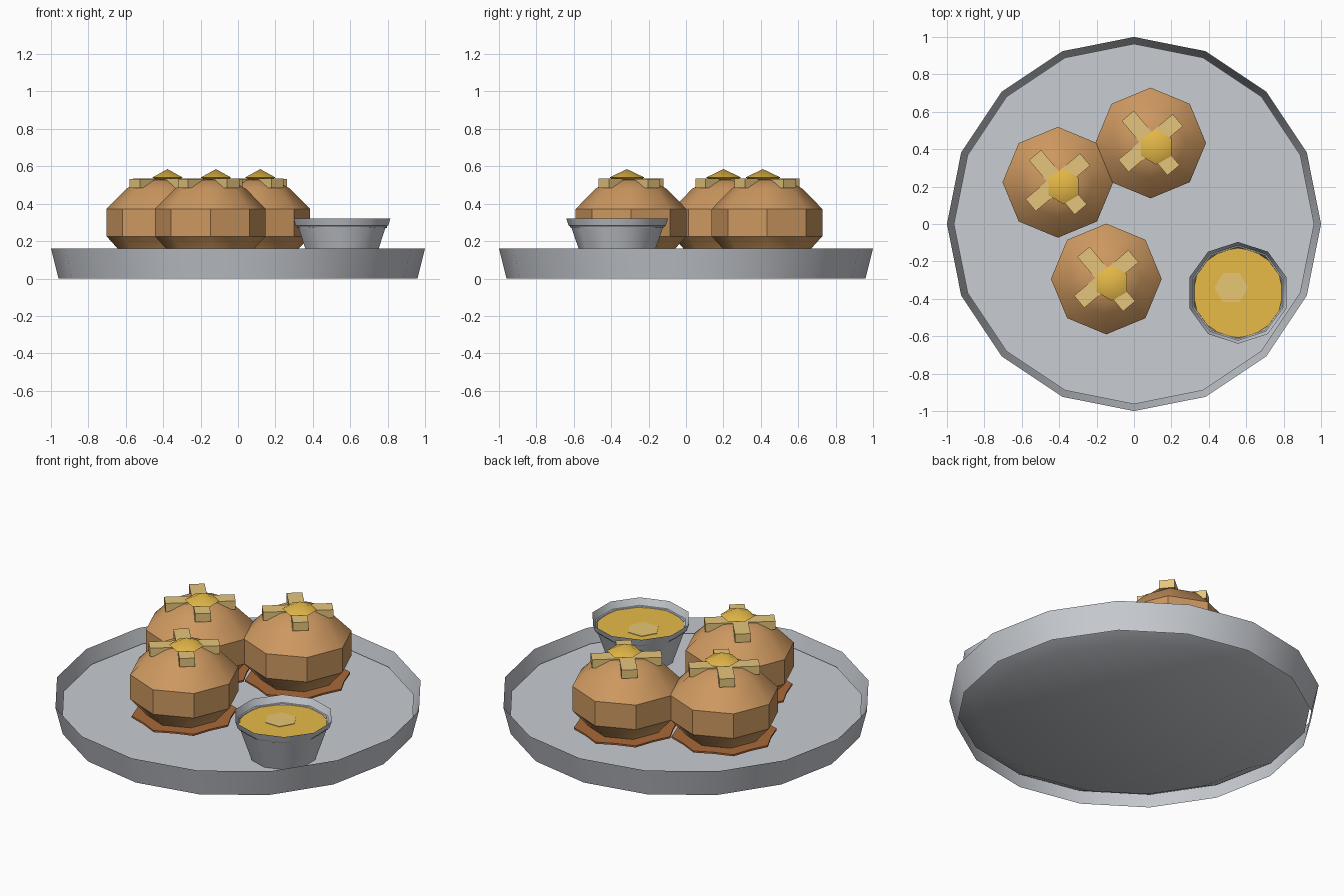
import bpy, bmesh, math
from mathutils import Matrix, Vector

if "Cube" in bpy.data.objects:
    bpy.data.objects.remove(bpy.data.objects["Cube"])


def lin(c):
    c /= 255
    return c / 12.92 if c <= 0.04045 else ((c + 0.055) / 1.055) ** 2.4


def material(name, r, g, b):
    m = bpy.data.materials.new(name)
    m.diffuse_color = (lin(r), lin(g), lin(b), 1)
    m.use_nodes = True
    m.node_tree.nodes["Principled BSDF"].inputs["Base Color"].default_value = m.diffuse_color
    return m


STEEL = material("steel_grey", 200, 204, 210)
CRUST = material("bun_brown", 205, 152, 96)
PASTE = material("pale_dough", 230, 197, 124)
GOLD = material("butter_gold", 228, 184, 72)
SAUCE = material("sauce_yellow", 231, 187, 73)
SHINE = material("sauce_highlight", 244, 210, 122)
PAPER = material("liner_brown", 170, 104, 58)


def finish(name, bm, mat, loc=(0, 0, 0), smooth=None):
    me = bpy.data.meshes.new(name)
    bm.to_mesh(me)
    bm.free()
    me.materials.append(mat)
    ob = bpy.data.objects.new(name, me)
    ob.location = loc
    bpy.context.collection.objects.link(ob)
    if smooth:
        bpy.ops.object.select_all(action='DESELECT')
        ob.select_set(True)
        bpy.context.view_layer.objects.active = ob
        bpy.ops.object.shade_smooth_by_angle(angle=math.radians(smooth))
    return ob


def lathe(name, profile, n, mat, loc=(0, 0, 0), start=0, smooth=None,
          cap_bottom=False, cap_top=False, frill=0):
    """Sweep (radius, z) points around z with n sides."""
    bm = bmesh.new()
    rings = []
    for r, z in profile:
        ring = []
        for i in range(n):
            a = math.radians(start) + math.tau * i / n
            k = r * (1 - frill * (i % 2))
            ring.append(bm.verts.new((k * math.cos(a), k * math.sin(a), z)))
        rings.append(ring)
    for a, b in zip(rings, rings[1:]):
        for i in range(n):
            j = (i + 1) % n
            bm.faces.new((a[i], a[j], b[j], b[i]))
    if cap_bottom:
        bm.faces.new(rings[0][::-1])
    if cap_top:
        bm.faces.new(rings[-1])
    return finish(name, bm, mat, loc, smooth)


def ball(name, r, rz, segs, rings, mat, loc, smooth=None):
    bm = bmesh.new()
    bmesh.ops.create_uvsphere(bm, u_segments=segs, v_segments=rings, radius=1)
    bm.transform(Matrix.Diagonal((r, r, rz, 1)))
    return finish(name, bm, mat, loc, smooth)


def bar(name, size, turn, mat, loc):
    bm = bmesh.new()
    bmesh.ops.create_cube(bm, size=1)
    bm.transform(Matrix.Rotation(math.radians(turn), 4, 'Z')
                 @ Matrix.Diagonal((*size, 1)))
    return finish(name, bm, mat, loc)


# Tray: flared open wall around a floor with a tapered underside
lathe("tray_wall", [(0.96, 0), (1.0, 0.16)], 16, STEEL, smooth=30)
lathe("tray_floor", [(0.82, 0.002), (0.963, 0.08)], 16, STEEL, smooth=35,
      cap_bottom=True, cap_top=True)

# Buns, each with a liner, a dough cross and a dab of butter
BUN = [(0.19, 0.083), (0.2, 0.12), (0.296, 0.226), (0.296, 0.372),
       (0.19, 0.48), (0.11, 0.525), (0.01, 0.53)]
for i, (x, y) in enumerate([(-0.407, 0.223), (0.089, 0.433), (-0.148, -0.294)], 1):
    lathe(f"liner_{i}", [(0.288, 0.116), (0.288, 0.126)], 16, PAPER, (x, y, 0),
          cap_bottom=True, cap_top=True, frill=0.1)
    lathe(f"bun_{i}", BUN, 8, CRUST, (x, y, 0), smooth=35,
          cap_bottom=True, cap_top=True)
    for k, turn in enumerate((40, 130), 1):
        bar(f"cross_{i}_bar_{k}", (0.38, 0.085, 0.05), turn, PASTE,
            (x, y, 0.507 + 0.001 * k))
    ball(f"butter_{i}", 0.094, 0.045, 6, 2, GOLD,
         (x + 0.03, y - 0.022, 0.54), smooth=60)

# Sauce cup with a flared collar, sauce surface and highlight
cup = (0.556, -0.368, 0)
lathe("sauce_cup", [(0.18, 0.083), (0.247, 0.279), (0.26, 0.283), (0.272, 0.32),
                    (0.25, 0.272)], 10, STEEL, cup, start=18, smooth=40,
      cap_bottom=True)
lathe("sauce", [(0.24, 0.27), (0.24, 0.275)], 16, SAUCE, cup,
      cap_bottom=True, cap_top=True)
lathe("sauce_shine", [(0.09, 0.275), (0.09, 0.278)], 6, SHINE,
      (0.52, -0.34, 0), cap_bottom=True, cap_top=True)
